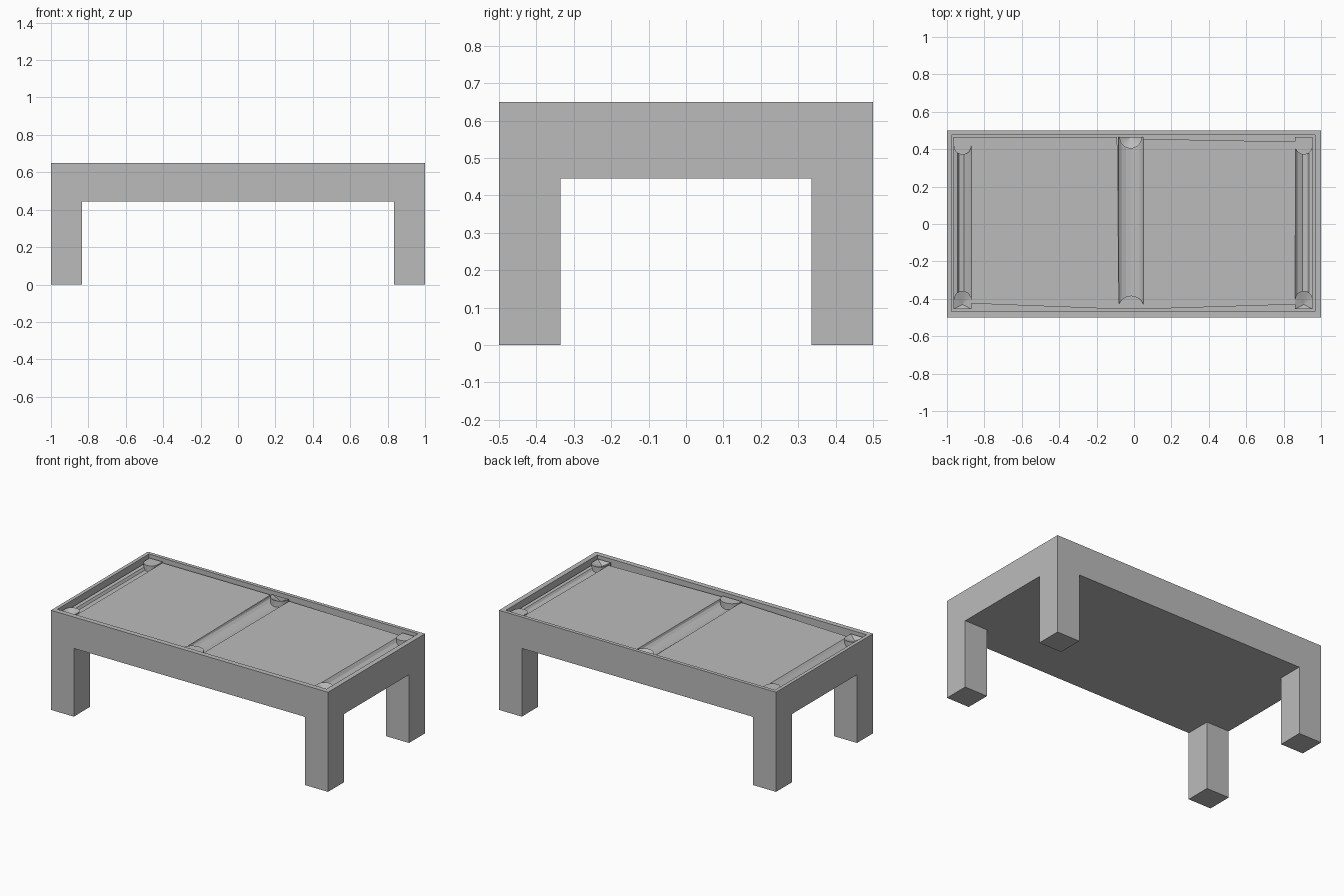
import bpy, bmesh, math

old = bpy.data.objects.get("Cube")
if old:
    bpy.data.objects.remove(old, do_unlink=True)

grey = bpy.data.materials.new("plain grey")
grey.use_nodes = True
colour = (0.5, 0.5, 0.5, 1)
grey.diffuse_color = colour
grey.node_tree.nodes["Principled BSDF"].inputs["Base Color"].default_value = colour

TOP, APRON, BED = 0.65, 0.445, 0.625
FLOOR = 0.585
FRONT, BACK = -0.455, 0.465   # inner faces of the rim


def finish(name, bm):
    mesh = bpy.data.meshes.new(name)
    bm.to_mesh(mesh)
    bm.free()
    mesh.materials.append(grey)
    obj = bpy.data.objects.new(name, mesh)
    bpy.context.collection.objects.link(obj)
    return obj


# Frame: slab with four legs pulled down and a shallow tray sunk in the top
bm = bmesh.new()
bmesh.ops.create_cube(bm, size=1)
for v in bm.verts:
    v.co = (v.co.x * 2, v.co.y, TOP if v.co.z > 0 else APRON)
for axis, cut in ((0, 0.835), (1, 0.335)):
    for side in (-1, 1):
        point = [0, 0, 0]
        normal = [0, 0, 0]
        point[axis], normal[axis] = side * cut, 1
        bmesh.ops.bisect_plane(bm, geom=bm.verts[:] + bm.edges[:] + bm.faces[:],
                               plane_co=point, plane_no=normal)
bm.normal_update()
corners = [f for f in bm.faces if f.normal.z < -0.9
           and abs(f.calc_center_median().x) > 0.835
           and abs(f.calc_center_median().y) > 0.335]
for face in corners:
    new = bmesh.ops.extrude_discrete_faces(bm, faces=[face])["faces"]
    for v in new[0].verts:
        v.co.z = 0
bmesh.ops.remove_doubles(bm, verts=bm.verts[:], dist=0.0001)
bmesh.ops.dissolve_limit(bm, angle_limit=0.01, verts=bm.verts[:], edges=bm.edges[:])
bm.normal_update()
tray = max(bm.faces, key=lambda f: f.calc_center_median().z)
bmesh.ops.inset_region(bm, faces=[tray], thickness=0.04)
for v in tray.verts:
    v.co.x -= 0.005
    v.co.y += 0.005
sunk = bmesh.ops.extrude_discrete_faces(bm, faces=[tray])["faces"][0]
for v in sunk.verts:
    v.co.z = FLOOR
bmesh.ops.remove_doubles(bm, verts=bm.verts[:], dist=0.0001)
finish("table_frame", bm)


# Bed panels: single sheets, one facing up and one facing down
def panel(name, outline, face_down=False):
    bm = bmesh.new()
    face = bm.faces.new([bm.verts.new((x, y, BED)) for x, y in outline])
    face.normal_update()
    if (face.normal.z < 0) != face_down:
        face.normal_flip()
    finish(name, bm)


panel("right_bed", [(-0.87, -0.425), (-0.08, FRONT), (-0.09, BACK), (-0.87, BACK)])
panel("left_bed", [(0.05, FRONT), (0.86, -0.43), (0.865, 0.44), (0.05, 0.455)], True)


# Channels: cross-section in x and z, run from front to back
def channel(name, profile):
    bm = bmesh.new()
    rows = [[bm.verts.new((x, y, z)) for x, z in profile] for y in (FRONT, BACK)]
    for i in range(len(profile) - 1):
        bm.faces.new((rows[0][i], rows[0][i + 1], rows[1][i + 1], rows[1][i]))
    finish(name, bm)


groove = []
for i in range(9):
    a = math.pi * i / 8
    groove.append((-0.018 - 0.068 * math.cos(a), BED - 0.035 * math.sin(a)))
channel("middle_channel", groove)
channel("right_channel", [(-0.965, 0.615), (-0.945, 0.61), (-0.935, 0.595),
                          (-0.91, 0.59), (-0.885, 0.61), (-0.87, BED)])
channel("left_channel", [(0.86, BED), (0.875, 0.605), (0.9, 0.592),
                         (0.925, 0.6), (0.935, 0.612), (0.955, 0.615)])


# Pockets: round-ended blocks against the rim; a lower middle makes a bowl
def pocket(name, x, y, wall, radius, dip=0.0):
    bm = bmesh.new()
    side = 1 if wall < y else -1
    pts = [(x + radius * math.cos(math.pi * i / 10),
            y + side * radius * math.sin(math.pi * i / 10)) for i in range(11)]
    pts += [(x - radius, wall), (x + radius, wall)]
    top = [bm.verts.new((px, py, 0.632)) for px, py in pts]
    low = [bm.verts.new((px, py, FLOOR)) for px, py in pts]
    hub = bm.verts.new((x, (y + wall) / 2, 0.632 - dip))
    for i in range(len(pts)):
        j = (i + 1) % len(pts)
        bm.faces.new((top[i], top[j], hub))
        bm.faces.new((low[i], low[j], top[j], top[i]))
    bmesh.ops.recalc_face_normals(bm, faces=bm.faces[:])
    bm.normal_update()
    if sum(f.normal.z for f in bm.faces) < 0:
        bmesh.ops.reverse_faces(bm, faces=bm.faces[:])
    finish(name, bm)


for label, x in (("right", -0.917), ("left", 0.908)):
    pocket("back_" + label + "_pocket", x, 0.418, BACK, 0.047)
    pocket("front_" + label + "_pocket", x, -0.405, FRONT, 0.047, 0.025)
pocket("front_middle_pocket", -0.015, FRONT + 0.002, FRONT, 0.07)
pocket("back_middle_pocket", -0.018, BACK - 0.002, BACK, 0.06, 0.03)
